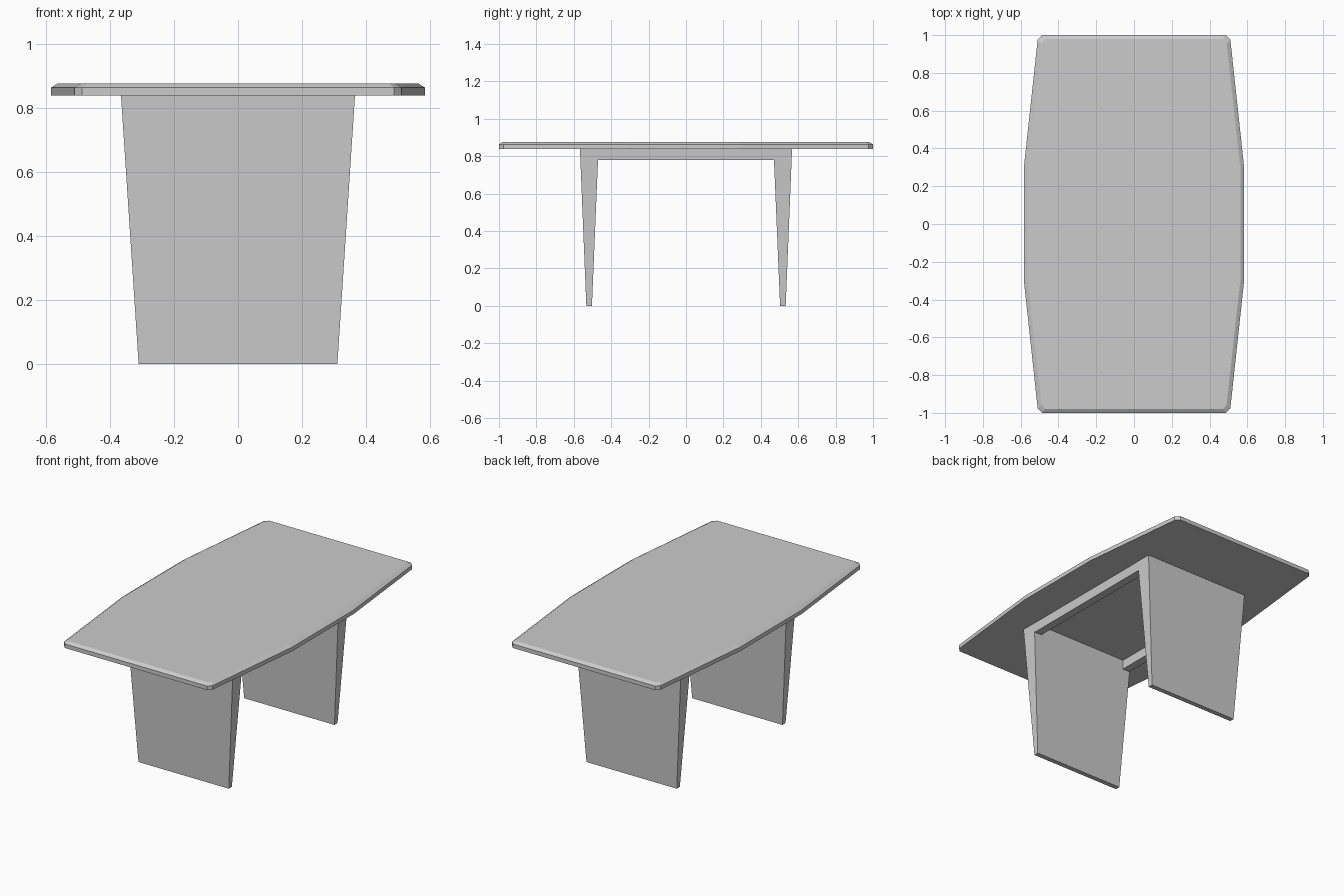
import bpy
import bmesh

if "Cube" in bpy.data.objects:
    bpy.data.objects.remove(bpy.data.objects["Cube"])

grey = bpy.data.materials.new("light_grey")
grey.diffuse_color = (0.6, 0.6, 0.6, 1)
grey.use_nodes = True
grey.node_tree.nodes["Principled BSDF"].inputs["Base Color"].default_value = grey.diffuse_color


def loft(name, rings):
    """Closed solid through matching rings of points, stacked upwards."""
    bm = bmesh.new()
    loops = [[bm.verts.new(p) for p in ring] for ring in rings]
    n = len(loops[0])
    for low, high in zip(loops, loops[1:]):
        for i in range(n):
            j = (i + 1) % n
            bm.faces.new((low[i], low[j], high[j], high[i]))
    bm.faces.new(loops[0][::-1])
    bm.faces.new(loops[-1])
    bmesh.ops.recalc_face_normals(bm, faces=bm.faces)
    mesh = bpy.data.meshes.new(name)
    bm.to_mesh(mesh)
    bm.free()
    mesh.materials.append(grey)
    obj = bpy.data.objects.new(name, mesh)
    bpy.context.collection.objects.link(obj)
    return obj


def rect(x0, x1, y0, y1, z):
    return [(x0, y0, z), (x1, y0, z), (x1, y1, z), (x0, y1, z)]


def top_ring(z, inset=0.0):
    """Boat-shaped outline mirrored from one quarter."""
    quarter = [(0.583, 0.30), (0.51, 0.977), (0.487, 1.0)]
    q = [(x - inset * (0.8 if y == 1.0 else 1), y - inset * (0 if y == 0.30 else 1))
         for x, y in quarter]
    half = q + [(-x, y) for x, y in reversed(q)]
    return [(x, y, z) for x, y in half] + [(-x, -y, z) for x, y in half]


# Table top with a bevelled upper edge
loft("table_top", [top_ring(0.838), top_ring(0.863), top_ring(0.876, 0.02)])

# Tapered slab legs and the side rails joining them
for side, label in ((-1, "front"), (1, "back")):
    loft(label + "_leg", [
        rect(-0.31, 0.31, side * 0.503, side * 0.533, 0),
        rect(-0.365, 0.365, side * 0.468, side * 0.567, 0.838)])
for side, label in ((-1, "left"), (1, "right")):
    loft(label + "_rail", [
        rect(side * 0.31, side * 0.36, -0.475, 0.475, 0.78),
        rect(side * 0.31, side * 0.364, -0.475, 0.475, 0.838)])
